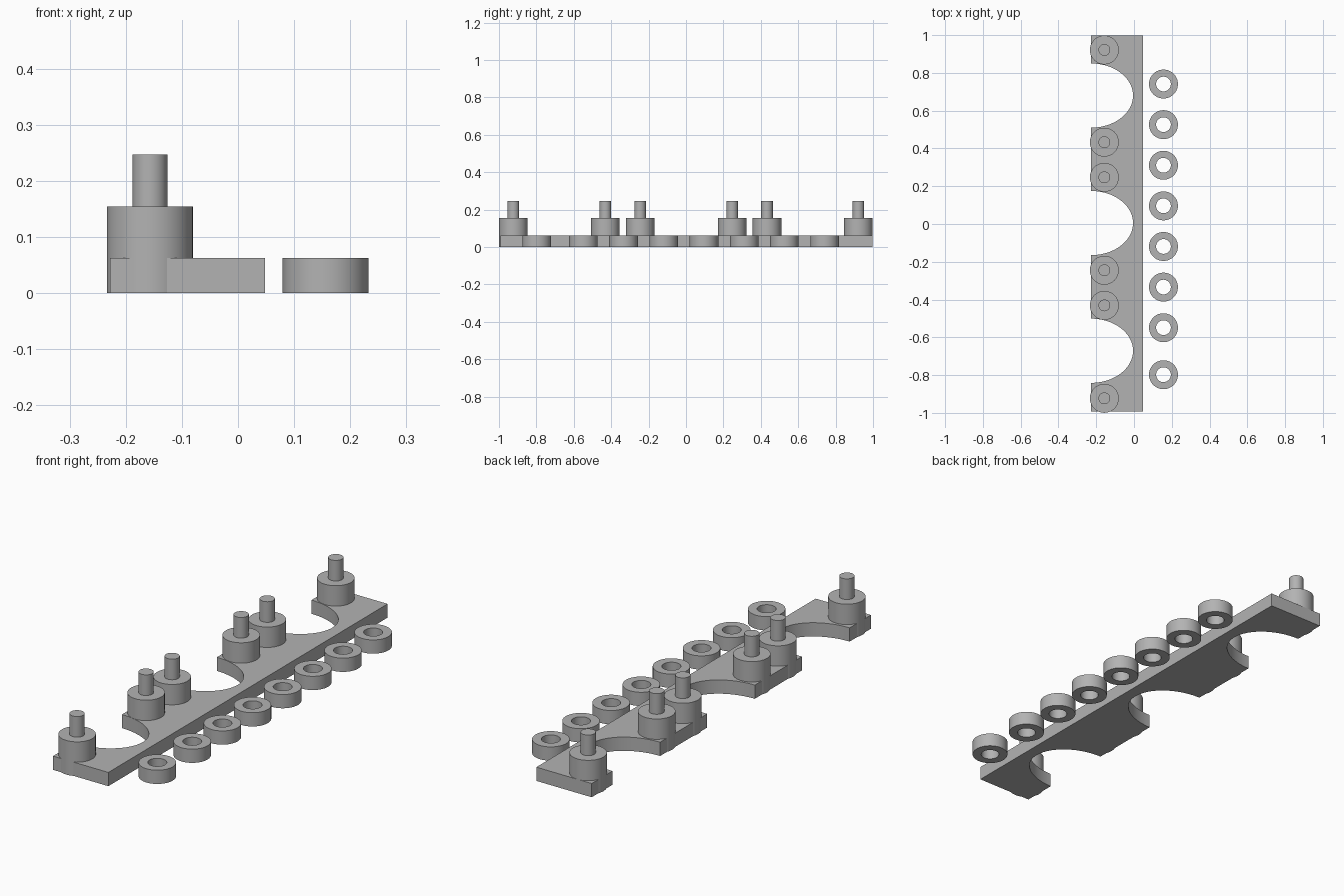
import bpy, bmesh
from math import sin, cos, pi, radians

cube = bpy.data.objects.get("Cube")
if cube:
    bpy.data.objects.remove(cube, do_unlink=True)

grey = bpy.data.materials.new("plain grey")
grey.use_nodes = True
colour = (0.45, 0.45, 0.45, 1)
grey.diffuse_color = colour
grey.node_tree.nodes["Principled BSDF"].inputs["Base Color"].default_value = colour

THICK = 0.062
RADIUS = 0.0765


def finish(bm, name, location=(0, 0, 0)):
    bmesh.ops.recalc_face_normals(bm, faces=bm.faces)
    mesh = bpy.data.meshes.new(name)
    bm.to_mesh(mesh)
    bm.free()
    mesh.materials.append(grey)
    obj = bpy.data.objects.new(name, mesh)
    obj.location = location
    bpy.context.collection.objects.link(obj)
    bpy.ops.object.select_all(action="DESELECT")
    obj.select_set(True)
    bpy.context.view_layer.objects.active = obj
    bpy.ops.object.shade_smooth_by_angle(angle=radians(35))
    return obj


def lathe(name, profile, location, closed, steps=64):
    """Spin a radius/height profile around the vertical axis."""
    bm = bmesh.new()
    verts = [bm.verts.new((r, 0, z)) for r, z in profile]
    pairs = list(zip(verts, verts[1:]))
    if closed:
        pairs.append((verts[-1], verts[0]))
    edges = [bm.edges.new(p) for p in pairs]
    bmesh.ops.spin(bm, geom=verts + edges, cent=(0, 0, 0), axis=(0, 0, 1),
                   angle=2 * pi, steps=steps, use_duplicate=False)
    bmesh.ops.remove_doubles(bm, verts=bm.verts, dist=1e-5)
    return finish(bm, name, location)


# Scalloped base plate: a strip with three half-oval bites on its right edge
left_x, right_x, front_y, back_y = 0.048, -0.228, -0.993, 0.998
bite_depth, bite_half = 0.223, 0.17
outline = [(left_x, front_y), (left_x, back_y), (right_x, back_y)]
for centre in (0.68, 0.005, -0.671):
    for i in range(41):
        a = pi * i / 40
        outline.append((right_x + bite_depth * sin(a), centre + bite_half * cos(a)))
outline.append((right_x, front_y))

bm = bmesh.new()
face = bm.faces.new([bm.verts.new((x, y, 0)) for x, y in outline])
top = bmesh.ops.extrude_face_region(bm, geom=[face], use_keep_orig=True)
for v in top["geom"]:
    if isinstance(v, bmesh.types.BMVert):
        v.co.z = THICK
finish(bm, "base_plate")

# Stepped posts standing on the plate, each with a thin pin on top
post = [(0, 0), (RADIUS, 0), (RADIUS, 0.154), (0.031, 0.154), (0.031, 0.247), (0, 0.247)]
for n, y in enumerate((-0.923, -0.431, -0.245, 0.247, 0.433, 0.9215), 1):
    lathe(f"post_{n}", post, (-0.157, y, 0), False)

# Loose rings lying beside the plate
ring = [(0.039, 0), (RADIUS, 0), (RADIUS, THICK), (0.039, THICK)]
for n, y in enumerate([-0.798] + [-0.549 + 0.215 * i for i in range(7)], 1):
    lathe(f"ring_{n}", ring, (0.156, y, 0), True)
